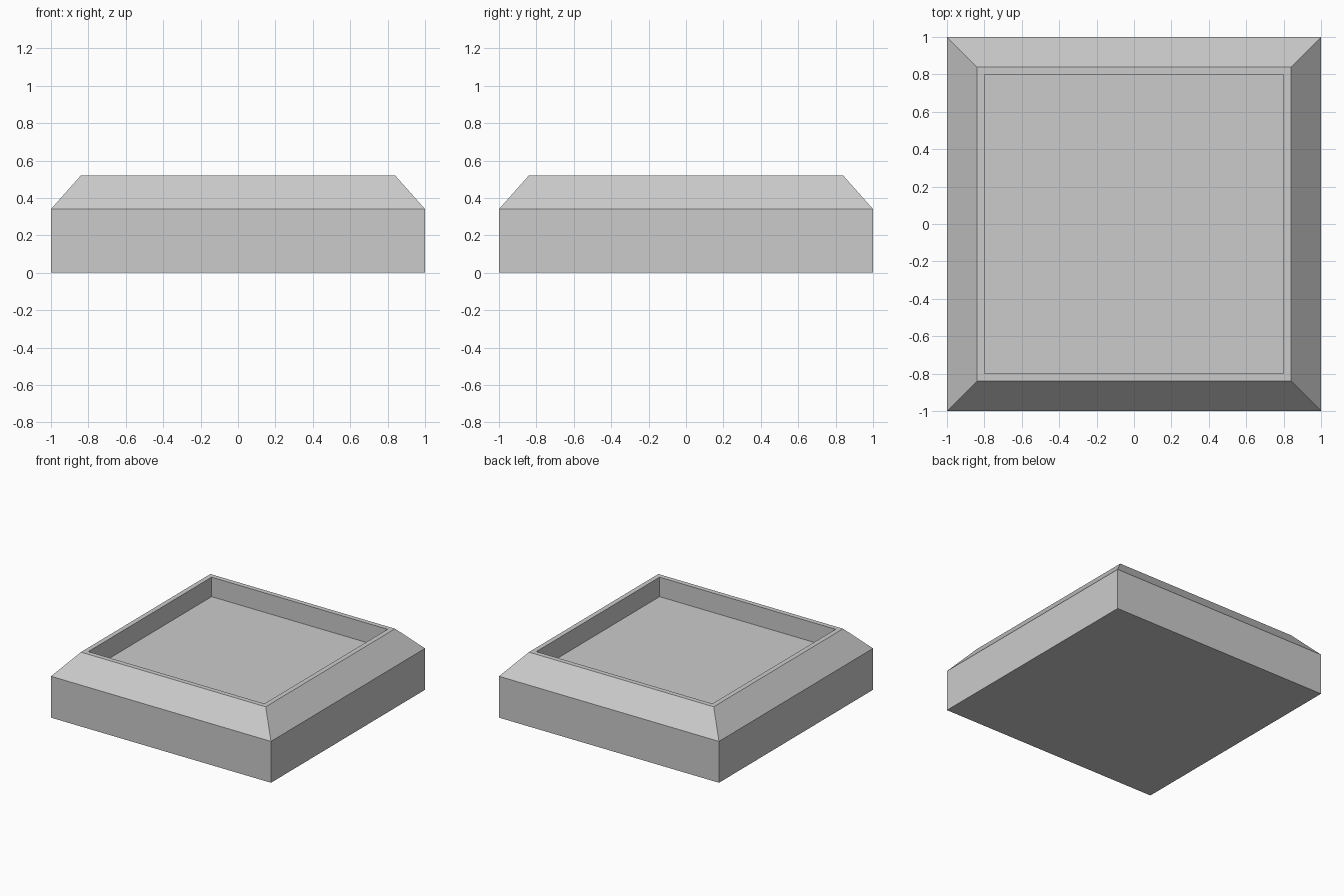
import bpy
import bmesh

cube = bpy.data.objects.get("Cube")
if cube:
    bpy.data.objects.remove(cube, do_unlink=True)

# Plain grey finish
grey = bpy.data.materials.new("plain_grey")
grey.use_nodes = True
colour = (0.6, 0.6, 0.6, 1.0)
grey.diffuse_color = colour
grey.node_tree.nodes["Principled BSDF"].inputs["Base Color"].default_value = colour


def square_loft(name, rings, material):
    """Skin stacked square rings given as (half width, height), capping both ends."""
    bm = bmesh.new()
    corners = ((-1, -1), (1, -1), (1, 1), (-1, 1))
    loops = [[bm.verts.new((sx * r, sy * r, z)) for sx, sy in corners]
             for r, z in rings]
    for low, high in zip(loops, loops[1:]):
        for i in range(4):
            j = (i + 1) % 4
            bm.faces.new((low[i], low[j], high[j], high[i]))
    bm.faces.new(loops[0][::-1])
    bm.faces.new(loops[-1])
    bmesh.ops.recalc_face_normals(bm, faces=bm.faces)
    mesh = bpy.data.meshes.new(name)
    bm.to_mesh(mesh)
    bm.free()
    mesh.materials.append(material)
    obj = bpy.data.objects.new(name, mesh)
    bpy.context.collection.objects.link(obj)
    return obj


# Tray: base, upright wall, sloped shoulder, narrow rim, recess wall and floor
square_loft("square_tray", [
    (1.0, 0.0),
    (1.0, 0.34),
    (0.84, 0.52),
    (0.80, 0.52),
    (0.80, 0.36),
], grey)
